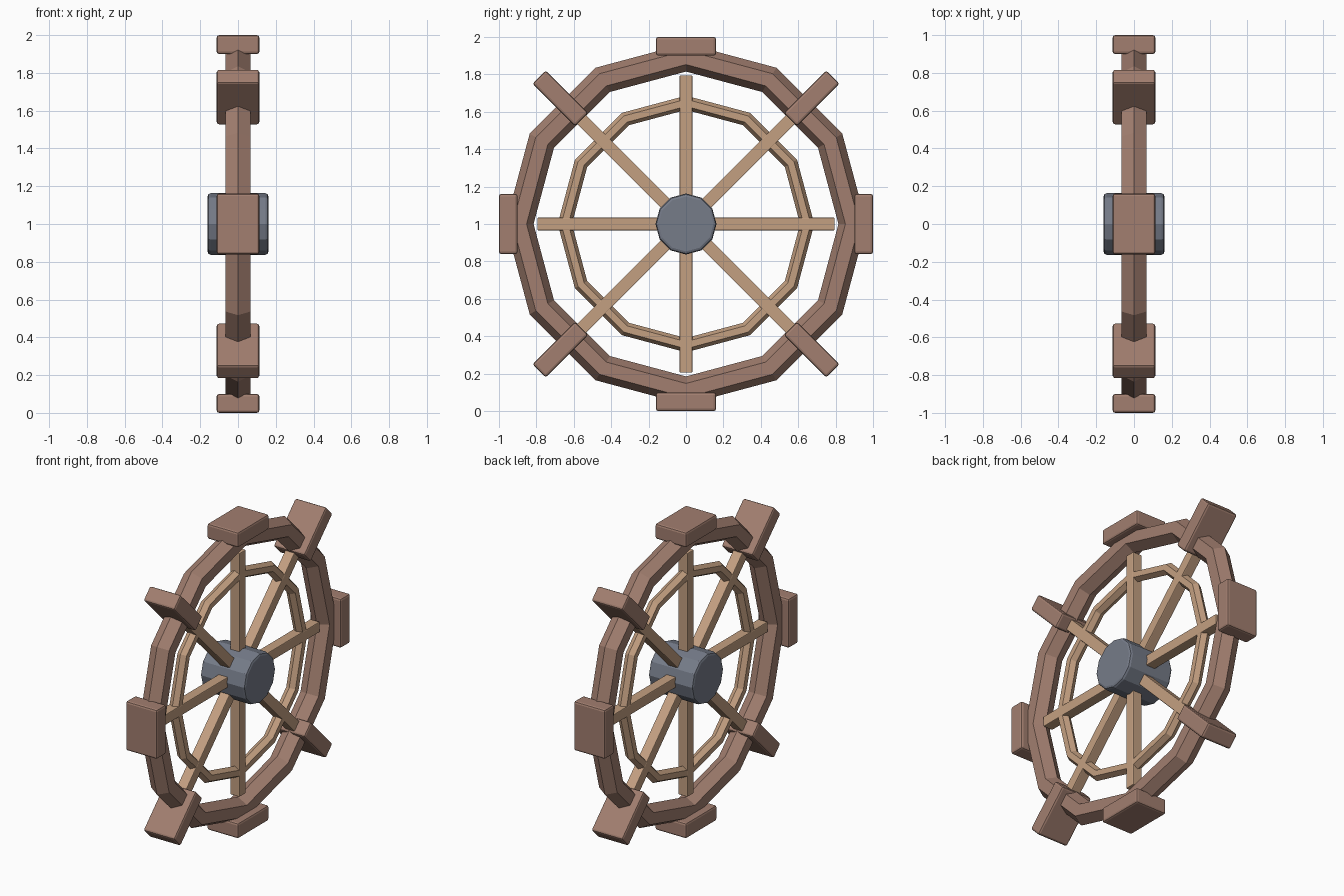
import bpy, bmesh
from math import cos, sin, pi, radians
from mathutils import Matrix

if "Cube" in bpy.data.objects:
    bpy.data.objects.remove(bpy.data.objects["Cube"], do_unlink=True)

CENTRE = Matrix.Translation((0, 0, 1))


def material(name, colour):
    mat = bpy.data.materials.new(name)
    mat.use_nodes = True
    mat.diffuse_color = (*colour, 1)
    mat.node_tree.nodes["Principled BSDF"].inputs["Base Color"].default_value = (*colour, 1)
    return mat


dark_wood = material("dark wood", (0.36, 0.21, 0.16))
light_wood = material("light wood", (0.55, 0.35, 0.22))
steel = material("blue grey metal", (0.18, 0.20, 0.25))


def add_object(name, bm, mat, bevel=0):
    bmesh.ops.recalc_face_normals(bm, faces=bm.faces)
    mesh = bpy.data.meshes.new(name)
    bm.to_mesh(mesh)
    bm.free()
    mesh.materials.append(mat)
    obj = bpy.data.objects.new(name, mesh)
    bpy.context.collection.objects.link(obj)
    if bevel:
        mod = obj.modifiers.new("Bevel", "BEVEL")
        mod.width = bevel
        mod.segments = 2
        mod.limit_method = "ANGLE"
        mod.angle_limit = radians(40)
    return obj


def box(name, size, radius, angle, mat, bevel):
    """Box whose local z axis points outwards from the axle."""
    bm = bmesh.new()
    bmesh.ops.create_cube(bm, size=1)
    place = (CENTRE @ Matrix.Rotation(angle, 4, "X")
             @ Matrix.Translation((0, 0, radius)) @ Matrix.Diagonal((*size, 1)))
    bm.transform(place)
    return add_object(name, bm, mat, bevel)


def ring(name, major, minor, mat, sides=12, section=6):
    """Faceted ring with a hexagonal section, lying in the yz plane."""
    bm = bmesh.new()
    loops = []
    for i in range(sides):
        a = 2 * pi * i / sides
        loop = []
        for j in range(section):
            b = 2 * pi * j / section
            r = major + minor * cos(b)
            loop.append(bm.verts.new((minor * sin(b), r * cos(a), 1 + r * sin(a))))
        loops.append(loop)
    for i in range(sides):
        here, there = loops[i], loops[(i + 1) % sides]
        for j in range(section):
            k = (j + 1) % section
            bm.faces.new((here[j], here[k], there[k], there[j]))
    return add_object(name, bm, mat)


# Rims
ring("outer_rim", 0.89, 0.075, dark_wood)
ring("inner_rim", 0.648, 0.038, light_wood)

# Full-width spokes through the axle
for i in range(4):
    box(f"spoke_{i + 1}", (0.068, 0.068, 1.59), 0, i * pi / 4, light_wood, 0.005)

# Paddles: flat against the rim on the main axes, edge-on at the diagonals
for i in range(8):
    size = (0.226, 0.1, 0.322) if i % 2 else (0.226, 0.322, 0.1)
    box(f"paddle_{i + 1}", size, 0.95, i * pi / 4, dark_wood, 0.013)

# Hub
bm = bmesh.new()
bmesh.ops.create_cone(bm, cap_ends=True, segments=12, radius1=0.163, radius2=0.163, depth=0.322)
bm.transform(CENTRE @ Matrix.Rotation(pi / 2, 4, "Y"))
add_object("hub", bm, steel, 0.016)
